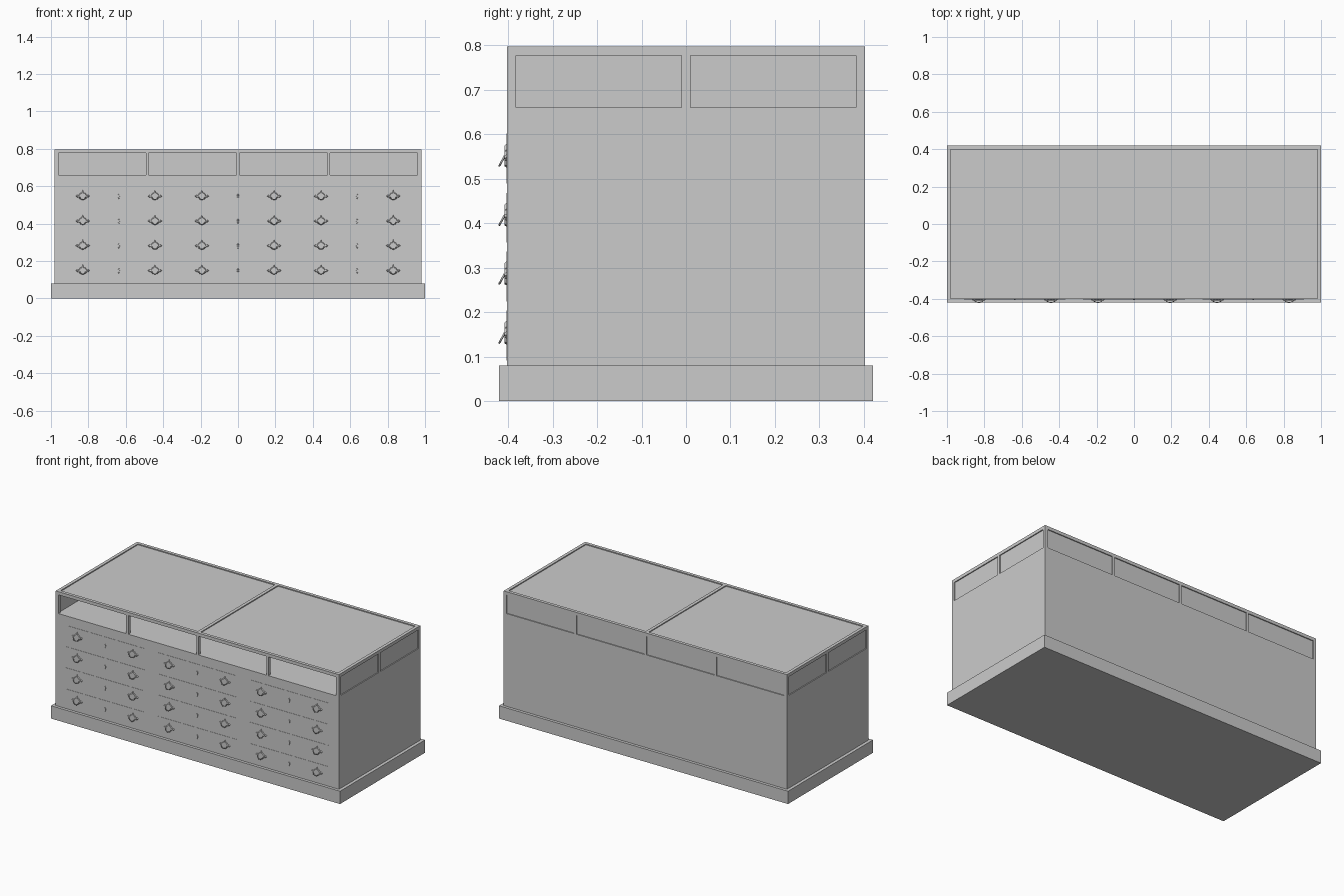
import bpy, bmesh, math

if "Cube" in bpy.data.objects:
    bpy.data.objects.remove(bpy.data.objects["Cube"])

def box(name, x0, x1, y0, y1, z0, z1):
    bm = bmesh.new()
    bmesh.ops.create_cube(bm, size=1)
    for v in bm.verts:
        v.co.x = x0 + (v.co.x + .5) * (x1 - x0)
        v.co.y = y0 + (v.co.y + .5) * (y1 - y0)
        v.co.z = z0 + (v.co.z + .5) * (z1 - z0)
    me = bpy.data.meshes.new(name)
    bm.to_mesh(me)
    bm.free()
    ob = bpy.data.objects.new(name, me)
    bpy.context.collection.objects.link(ob)
    return ob

def plate(name, pts, thick):
    """Extruded outline in the x-z plane, growing towards -y."""
    bm = bmesh.new()
    f = bm.faces.new([bm.verts.new((x, 0, z)) for x, z in pts])
    ext = bmesh.ops.extrude_face_region(bm, geom=[f])
    for g in ext["geom"]:
        if isinstance(g, bmesh.types.BMVert):
            g.co.y -= thick
            g.co.x *= .85
            g.co.z *= .85
    bmesh.ops.recalc_face_normals(bm, faces=bm.faces)
    me = bpy.data.meshes.new(name)
    bm.to_mesh(me)
    bm.free()
    return me

def tube(name, pts, r):
    cu = bpy.data.curves.new(name, 'CURVE')
    cu.dimensions = '3D'
    cu.bevel_depth = r
    cu.bevel_resolution = 1
    cu.use_fill_caps = True
    sp = cu.splines.new('POLY')
    sp.points.add(len(pts) - 1)
    for p, c in zip(sp.points, pts):
        p.co = (*c, 1)
    return cu

def place(name, data, x, y, z):
    ob = bpy.data.objects.new(name, data)
    ob.location = (x, y, z)
    bpy.context.collection.objects.link(ob)

W, D, T = .98, .402, .02

# Plinth and cabinet body
box("plinth", -1, 1, -.42, .42, 0, .08)
box("cabinet_body", -W, W, -D, D, .08, .66)

# Display case posts and rails
for s in (-1, 1):
    ya, yb = sorted((s * D, s * (D - T)))
    xa, xb = sorted((s * W, s * (W - T)))
    box("long_top_rail", -W, W, ya, yb, .777, .797)
    box("end_top_rail", xa, xb, -D + T, D - T, .777, .797)
    for x in (-.97, -.485, 0, .485, .97):
        h = .01 if abs(x) > .9 else .007
        box("long_side_post", x - h, x + h, ya, yb, .66, .777)
    for y in (-D + T / 2, 0, D - T / 2):
        h = .01
        box("end_post", xa, xb, y - h, y + h, .66, .777)
    # End panes
    xa, xb = sorted((s * (W - .006), s * (W - .012)))
    box("end_pane", xa, xb, -D + T, D - T, .66, .777)
box("back_pane", -W + T, W - T, D - .012, D - .006, .66, .777)
box("top_centre_bar", -.01, .01, -D + T, D - T, .777, .797)
for x0, x1 in ((-W + T, -.01), (.01, W - T)):
    box("top_pane", x0, x1, -D + T, D - T, .785, .791)

# Handle parts shared by every drawer
wing = [(.038, .002), (.03, .009), (.022, .006), (.014, .018), (.006, .02), (0, .034)]
outline = wing + [(-x, z) for x, z in wing[-2::-1]]
outline += [(-.028, -.006), (-.016, -.004), (-.01, -.016), (0, -.02),
            (.01, -.016), (.016, -.004), (.028, -.006)]
back_plate = plate("handle_plate", outline, .005)
bail_pts = []
for i in range(13):
    a = math.pi * i / 12
    k = math.sin(a)
    bail_pts.append((.023 * math.cos(a), -.004 - .012 * k, .006 - .022 * k))
bail = tube("handle_bail", bail_pts, .0024)
key_plate = plate("keyhole_plate", [(.005, 0), (.004, .01), (0, .014), (-.004, .01),
                                    (-.005, 0), (-.003, -.01), (0, -.013), (.003, -.01)], .003)

# Drawers: three columns of four
for cx in (-.637, 0, .637):
    for z in (.545, .412, .28, .147):
        box("drawer_front", cx - .272, cx + .272, -.4035, -D + .002, z - .056, z + .056)
        for s in (-1, 1):
            place("handle_plate", back_plate, cx + s * .193, -.4035, z)
            place("handle_bail", bail, cx + s * .193, -.4035, z)
        place("keyhole_plate", key_plate, cx, -.4035, z)
